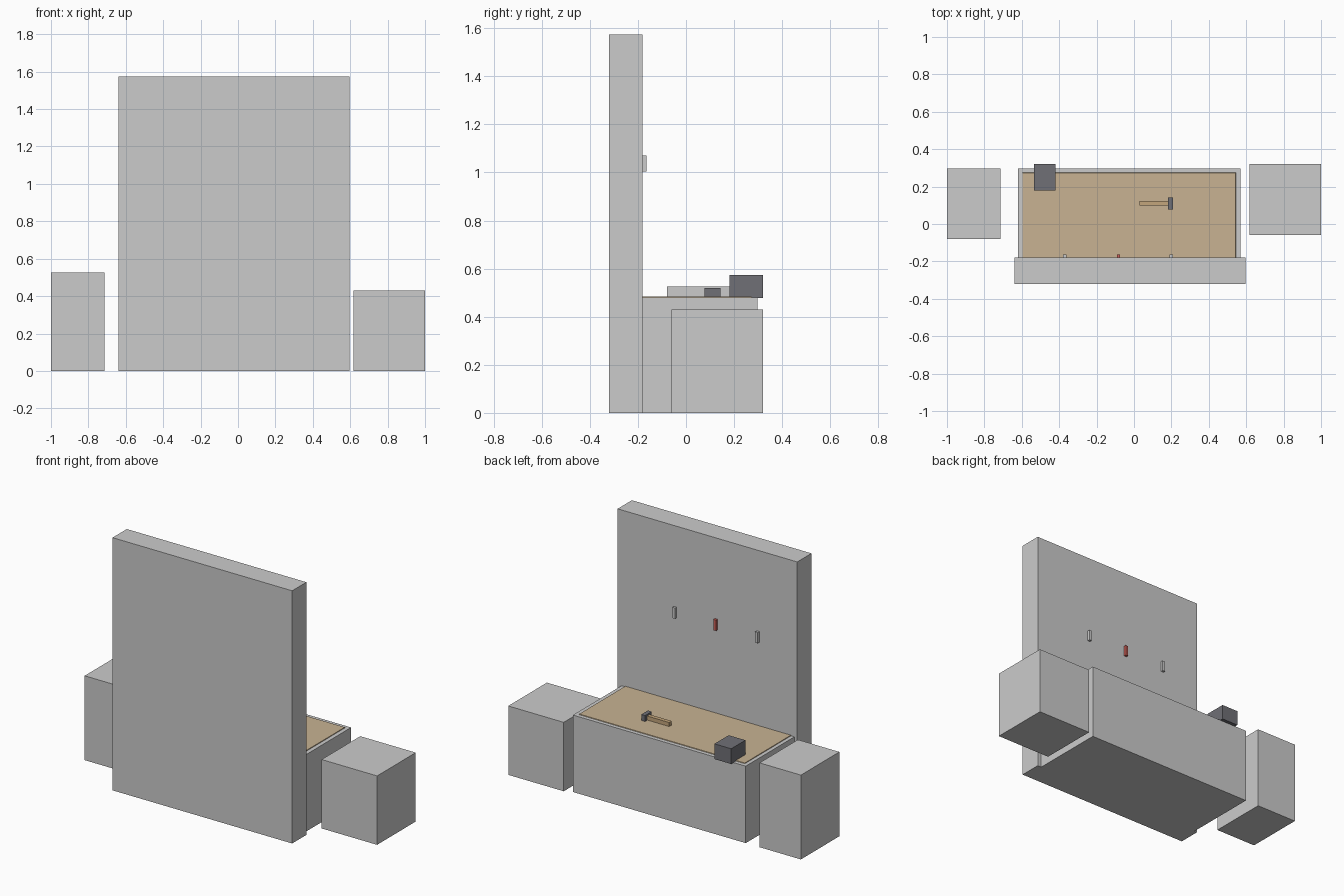
import bpy, bmesh

if "Cube" in bpy.data.objects:
    bpy.data.objects.remove(bpy.data.objects["Cube"])


def material(name, rgb):
    m = bpy.data.materials.new(name)
    m.diffuse_color = (*rgb, 1)
    m.use_nodes = True
    m.node_tree.nodes["Principled BSDF"].inputs["Base Color"].default_value = m.diffuse_color
    return m


def box(name, x, y, z, mat=None, taper=0):
    """Box from (min, max) ranges; taper pulls in the top face for a chamfer."""
    bm = bmesh.new()
    bmesh.ops.create_cube(bm, size=1)
    for v in bm.verts:
        top = v.co.z > 0
        for i, (lo, hi) in enumerate((x, y, z)):
            side = v.co[i] > 0
            v.co[i] = hi if side else lo
            if top and i < 2:
                v.co[i] += -taper if side else taper
    mesh = bpy.data.meshes.new(name)
    bm.to_mesh(mesh)
    bm.free()
    if mat:
        mesh.materials.append(mat)
    ob = bpy.data.objects.new(name, mesh)
    bpy.context.collection.objects.link(ob)
    return ob


wood = material("light_wood", (0.58, 0.45, 0.29))
handle_wood = material("handle_wood", (0.55, 0.38, 0.20))
iron = material("iron", (0.16, 0.16, 0.18))
red = material("red", (0.60, 0.12, 0.10))
steel = material("steel", (0.55, 0.55, 0.55))

# Main masses
box("back_wall", (-0.64, 0.597), (-0.32, -0.18), (0, 1.573))
box("bench_body", (-0.62, 0.57), (-0.18, 0.298), (0, 0.479))
box("left_cabinet", (-1.0, -0.715), (-0.08, 0.298), (0, 0.525))
box("right_stool", (0.618, 1.0), (-0.06, 0.32), (0, 0.429))

# Worktop sheet with a slim chamfered edge
box("worktop", (-0.602, 0.55), (-0.19, 0.279), (0.46, 0.483), wood, 0.006)

# Vice block
box("vice", (-0.535, -0.42), (0.18, 0.32), (0.478, 0.573), iron)

# Hammer lying on the worktop
box("hammer_handle", (0.03, 0.19), (0.098, 0.123), (0.485, 0.510), handle_wood)
box("hammer_head", (0.182, 0.208), (0.077, 0.143), (0.482, 0.520), iron)

# Hanging tools on the wall
for i, (x, mat) in enumerate(((-0.37, steel), (-0.083, red), (0.2, steel))):
    box(f"wall_tool_{i + 1}", (x - 0.009, x + 0.009), (-0.19, -0.164), (1.003, 1.07), mat)
